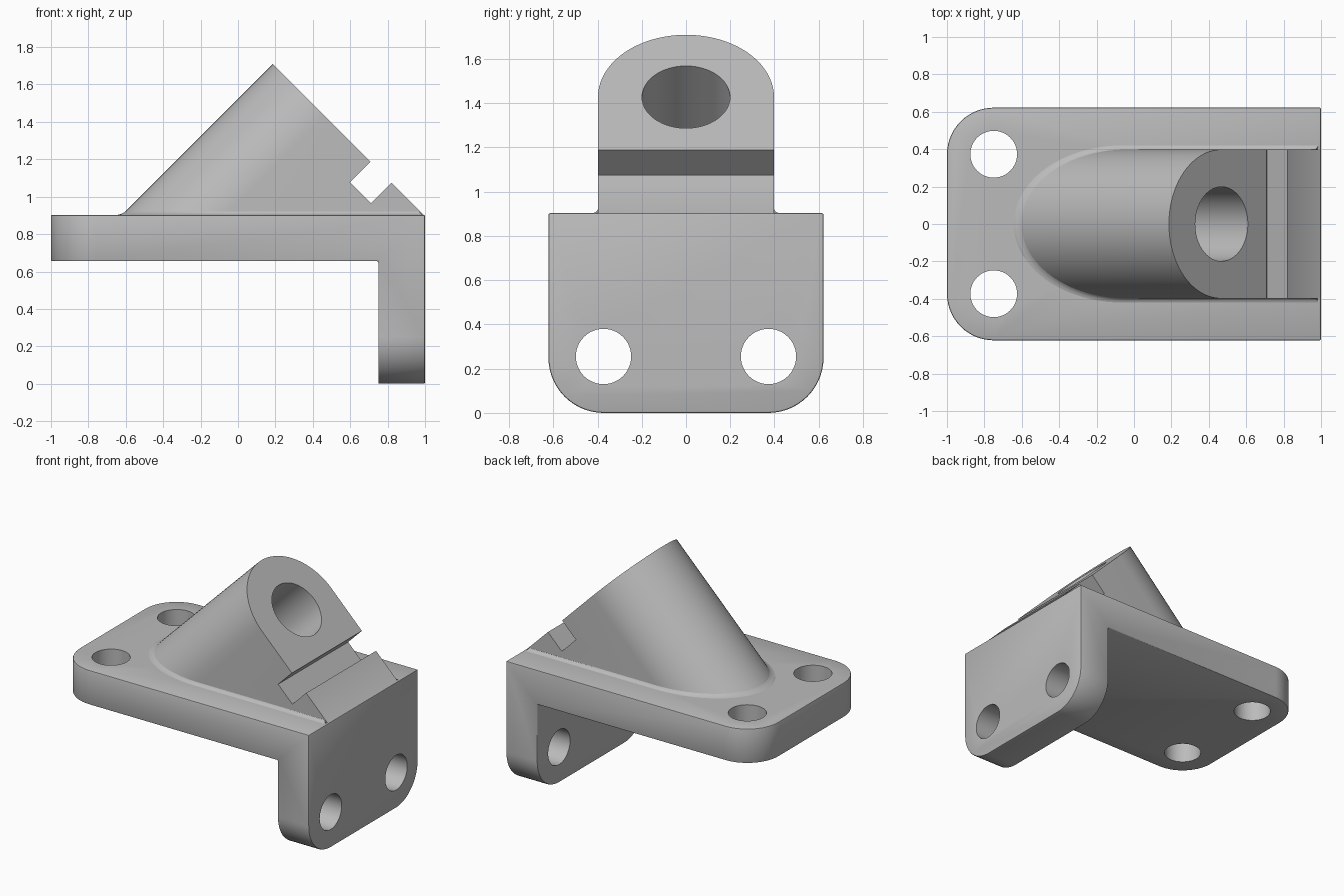
import bpy, bmesh, math
from mathutils import Vector

cube = bpy.data.objects.get("Cube")
if cube:
    bpy.data.objects.remove(cube, do_unlink=True)

TOP, UNDER = 0.903, 0.655         # plate top and underside heights
HALF_W, LEG_X = 0.622, 0.75       # half width, inner face of the leg
HOLE_R, HOLE_Y = 0.125, 0.373     # mounting holes
BOSS_R = 0.398
BOSS_C = Vector((0.468, 0, 1.428))              # bore centre on the sloping face
AXIS = Vector((1, 0, 1)).normalized()           # bore direction
DOWN = Vector((1, 0, -1)).normalized()          # down the sloping face

grey = bpy.data.materials.new("cast grey")
grey.use_nodes = True
grey.diffuse_color = (0.5, 0.5, 0.5, 1)
grey.node_tree.nodes["Principled BSDF"].inputs["Base Color"].default_value = (0.5, 0.5, 0.5, 1)


def make_object(name, bm):
    bmesh.ops.recalc_face_normals(bm, faces=bm.faces)
    mesh = bpy.data.meshes.new(name)
    bm.to_mesh(mesh)
    bm.free()
    mesh.materials.append(grey)
    obj = bpy.data.objects.new(name, mesh)
    bpy.context.collection.objects.link(obj)
    return obj


def loft(name, rings, close=False):
    """Skin closed rings; cap the two ends unless the loft itself is closed."""
    bm = bmesh.new()
    vs = [[bm.verts.new(p) for p in ring] for ring in rings]
    n = len(vs[0])
    for a, b in zip(vs, vs[1:]):
        for i in range(n):
            bm.faces.new((a[i], a[(i + 1) % n], b[(i + 1) % n], b[i]))
    bm.faces.new(vs[0])
    bm.faces.new(vs[-1])
    return make_object(name, bm)


def apply(obj, kind, **settings):
    mod = obj.modifiers.new(kind.title(), kind)
    for key, value in settings.items():
        setattr(mod, key, value)
    bpy.ops.object.select_all(action='DESELECT')
    bpy.context.view_layer.objects.active = obj
    obj.select_set(True)
    bpy.ops.object.modifier_apply(modifier=mod.name)


def combine(obj, other, operation):
    apply(obj, 'BOOLEAN', object=other, operation=operation, solver='EXACT')
    bpy.data.objects.remove(other, do_unlink=True)


def drill(obj, centre, axis, radius, depth):
    bpy.ops.mesh.primitive_cylinder_add(
        vertices=64, radius=radius, depth=depth, location=centre,
        rotation=Vector(axis).to_track_quat('Z', 'Y').to_euler())
    cutter = bpy.context.object
    cutter.hide_render = True
    cutter.data.materials.append(grey)
    combine(obj, cutter, 'DIFFERENCE')


# Angled plate: L profile across the width, with the four free corners rounded
profile = [(-1, TOP), (-1, UNDER), (LEG_X, UNDER), (LEG_X, 0), (1, 0), (1, TOP)]
bracket = loft("mounting_bracket", [[(x, y, z) for x, z in profile] for y in (-HALF_W, HALF_W)])
bm = bmesh.new()
bm.from_mesh(bracket.data)


def is_free_corner(edge):
    a, b = (v.co for v in edge.verts)
    same_y = abs(a.y - b.y) < 1e-4
    return same_y and (max(a.x, b.x) < -0.99 or max(a.z, b.z) < 0.01)


bmesh.ops.bevel(bm, geom=[e for e in bm.edges if is_free_corner(e)], offset=0.25,
                offset_type='OFFSET', segments=14, profile=0.5, affect='EDGES')
bm.to_mesh(bracket.data)
bm.free()
apply(bracket, 'BEVEL', width=0.008, segments=2, limit_method='ANGLE', angle_limit=math.radians(40))

# Sloping boss: U-shaped face swept along the bore direction into the plate
end = (BOSS_C.z - 0.898) * math.sqrt(2)
outline = [(end, -BOSS_R)]
for i in range(41):
    a = -math.pi / 2 + math.pi * i / 40
    outline.append((-BOSS_R * math.cos(a), BOSS_R * math.sin(a)))
outline.append((end, BOSS_R))
face = [BOSS_C + DOWN * s + Vector((0, y, 0)) for s, y in outline]
foot = [p - Vector((1, 0, 1)) * (p.z - 0.8) for p in face]
boss = loft("sloping_boss", [face, foot])

# Slot across the sloping face
bpy.ops.mesh.primitive_cube_add(size=1, location=(0.765, 0, 1.131), rotation=(0, math.radians(45), 0))
slot = bpy.context.object
slot.scale = (0.16, 1.2, 0.31)
slot.hide_render = True
slot.data.materials.append(grey)
combine(boss, slot, 'DIFFERENCE')

combine(bracket, boss, 'UNION')

# Blind bore and four mounting holes
drill(bracket, BOSS_C, AXIS, 0.199, 1.5)
for side in (-1, 1):
    drill(bracket, (-0.75, side * HOLE_Y, 0.78), (0, 0, 1), HOLE_R, 0.6)
    drill(bracket, (0.875, side * HOLE_Y, 0.255), (1, 0, 0), HOLE_R, 0.6)

# Small fillet where the boss meets the plate
foot_x = BOSS_C.x - (BOSS_C.z - TOP)
long_r = BOSS_R * math.sqrt(2)
path = [(0.985, -BOSS_R, 0, -1)]
for i in range(41):
    a = -math.pi / 2 - math.pi * i / 40
    n = Vector((math.cos(a) / long_r, math.sin(a) / BOSS_R)).normalized()
    path.append((foot_x + long_r * math.cos(a), BOSS_R * math.sin(a), n.x, n.y))
path.append((0.985, BOSS_R, 0, 1))
section = [(0.024, -0.003), (0.012, 0.003), (0.004, 0.011), (0, 0.023), (-0.02, 0.023), (-0.02, -0.02)]
rings = []
for k, (x, y, nx, ny) in enumerate(path):
    lean = -1 if k in (0, len(path) - 1) else 1
    rings.append([(x + lean * h + out * nx, y + out * ny, TOP + h) for h, out in section])
    if lean < 0:
        rings[-1] = [(min(p[0], 0.985), p[1], p[2]) for p in rings[-1]]
fillet = loft("boss_fillet", rings)

# Smooth curved walls, crisp edges
for obj in (bracket, fillet):
    bpy.ops.object.select_all(action='DESELECT')
    bpy.context.view_layer.objects.active = obj
    obj.select_set(True)
    bpy.ops.object.shade_smooth_by_angle(angle=math.radians(35))
